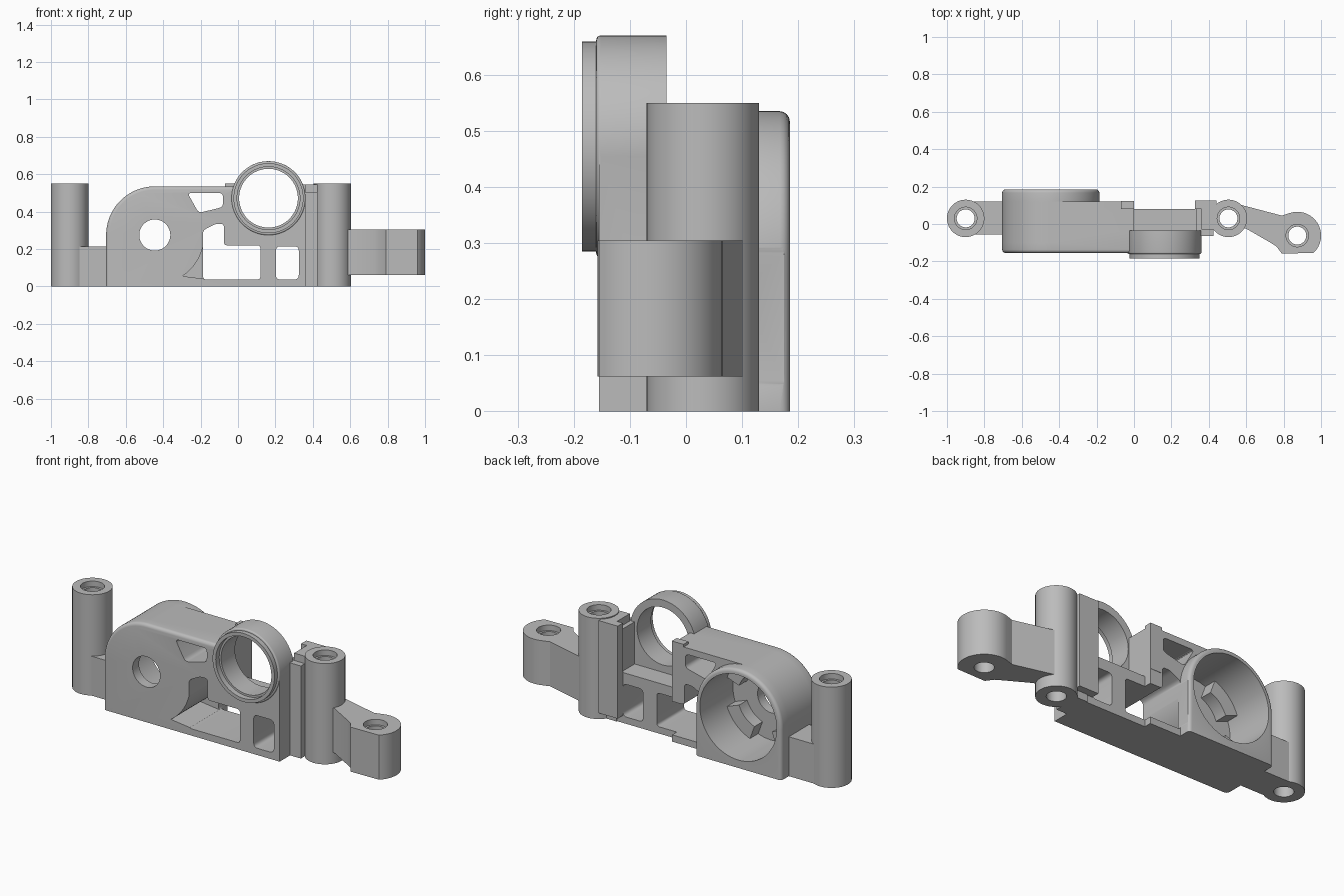
import bpy, bmesh, math
from mathutils import Vector

cube = bpy.data.objects.get("Cube")
if cube:
    bpy.data.objects.remove(cube, do_unlink=True)

grey = bpy.data.materials.new("plain grey")
grey.use_nodes = True
grey.diffuse_color = (0.5, 0.5, 0.5, 1)
grey.node_tree.nodes["Principled BSDF"].inputs["Base Color"].default_value = (0.5, 0.5, 0.5, 1)


def arc(cx, cy, r, start, end, n=24):
    steps = [math.radians(start + (end - start) * i / n) for i in range(n + 1)]
    return [(cx + r * math.cos(a), cy + r * math.sin(a)) for a in steps]


def circle(cx, cy, r):
    return arc(cx, cy, r, 0, 360, 64)[:-1]


def rect(x0, y0, x1, y1):
    return [(x0, y0), (x1, y0), (x1, y1), (x0, y1)]


def fillet(points, r):
    """Round every corner of a closed outline."""
    out = []
    for i, p in enumerate(points):
        p = Vector(p)
        a = p + (Vector(points[i - 1]) - p).normalized() * r
        b = p + (Vector(points[(i + 1) % len(points)]) - p).normalized() * r
        for k in range(6):
            t = k / 5
            out.append(tuple(a * (1 - t) ** 2 + p * 2 * t * (1 - t) + b * t * t))
    return out


def prism(name, outline, axis, lo, hi, soft=None, radius=0.018):
    """Extrude an xz outline along y, or an xy outline along z; soft = y of a rounded rim."""
    bm = bmesh.new()
    place = (lambda u, v, d: (u, d, v)) if axis == "y" else (lambda u, v, d: (u, v, d))
    base = bm.faces.new([bm.verts.new(place(u, v, lo)) for u, v in outline])
    moved = bmesh.ops.extrude_face_region(bm, geom=[base])["geom"]
    shift = Vector(place(0, 0, hi - lo))
    bmesh.ops.translate(bm, vec=shift, verts=[g for g in moved if isinstance(g, bmesh.types.BMVert)])
    bmesh.ops.recalc_face_normals(bm, faces=bm.faces)
    if soft is not None:
        rim = [e for e in bm.edges if all(abs(v.co.y - soft) < 1e-5 for v in e.verts)
               and sum(v.co.z for v in e.verts) > 0.1]
        bmesh.ops.bevel(bm, geom=rim, offset=radius, segments=4, profile=0.5, affect="EDGES")
    mesh = bpy.data.meshes.new(name)
    bm.to_mesh(mesh)
    bm.free()
    mesh.materials.append(grey)
    obj = bpy.data.objects.new(name, mesh)
    bpy.context.collection.objects.link(obj)
    return obj


def select(obj):
    bpy.ops.object.select_all(action="DESELECT")
    obj.select_set(True)
    bpy.context.view_layer.objects.active = obj


def combine(target, others, operation):
    for other in others:
        select(target)
        mod = target.modifiers.new("combine", "BOOLEAN")
        mod.operation, mod.solver, mod.object = operation, "EXACT", other
        bpy.ops.object.modifier_apply(modifier=mod.name)
        bpy.data.objects.remove(other, do_unlink=True)


def drill(x, y, top):
    """Screw hole with a shallow counterbore at the top."""
    return [prism("drill", circle(x, y, 0.048), "z", -0.1, 0.8),
            prism("drill", circle(x, y, 0.06), "z", top - 0.03, 0.8)]


# Main body: arched front plate and motor-style round housing
HX, HZ, HR = -0.445, 0.275, 0.26
RX, RZ = 0.163, 0.472
arch = arc(HX, HZ, HR, 90, 180)
body = prism("body", [(0, 0), (0, 0.535)] + arch + [(HX - HR, 0)], "y", -0.155, 0.12, -0.155)
housing = prism("housing", arc(HX, HZ, HR, 0, 180, 48) + [(HX - HR, 0), (HX + HR, 0)],
                "y", -0.1, 0.185, 0.185)
additions = [
    housing,
    # Plate below the ring and the lower ledge behind it
    prism("ring_plate", rect(-0.05, 0, 0.36, RZ), "y", -0.155, -0.035),
    prism("ledge", rect(-0.05, 0, 0.36, 0.275), "y", -0.1, 0.08),
    # Ring and its narrower front lip
    prism("ring", circle(RX, RZ, 0.198), "y", -0.16, -0.035, -0.16, 0.008),
    prism("lip", circle(RX, RZ, 0.187), "y", -0.185, -0.1),
    # Upright flanges either side of the ring
    prism("left_flange", rect(-0.07, 0.3, 0, 0.55), "y", 0.08, 0.122),
    prism("right_wall", rect(0.335, 0, 0.425, 0.505), "y", -0.065, 0.08),
    prism("right_column", rect(0.36, 0, 0.44, 0.545), "y", -0.03, 0.085),
    prism("right_flange", rect(0.325, 0.04, 0.44, 0.545), "y", 0.08, 0.125),
]
combine(body, additions, "UNION")

# Bores, windows and the curved pocket beside the housing
pocket = arc(HX, HZ, 0.265, 0, -56) + [(-0.15, 0.037), (-0.15, HZ)]
big_window = [(-0.187, 0.037), (0.12, 0.037), (0.12, 0.22), (-0.075, 0.22),
              (-0.075, 0.335), (-0.12, 0.335), (-0.187, 0.3)]
top_window = [(-0.27, 0.5), (-0.08, 0.5), (-0.08, 0.425), (-0.21, 0.393)]
cuts = [
    prism("cut", circle(HX, HZ, 0.232), "y", -0.1, 0.3),
    prism("cut", circle(HX, HZ, 0.083), "y", -0.3, 0.1),
    prism("cut", circle(RX, RZ, 0.157), "y", -0.3, 0.3),
    prism("cut", circle(RX, RZ, 0.168), "y", -0.3, -0.155),
    prism("cut", pocket, "y", -0.3, 0.1),
    prism("cut", fillet(big_window, 0.018), "y", -0.3, 0.3),
    prism("cut", fillet(top_window, 0.022), "y", -0.3, 0.3),
    prism("cut", fillet(rect(0.203, 0.037, 0.325, 0.215), 0.025), "y", -0.3, 0.3),
]
combine(body, cuts, "DIFFERENCE")

# Raised steps on the floor of the housing bore
steps = []
for i in range(4):
    a = 20 + 90 * i
    outline = arc(HX, HZ, 0.235, a, a + 50, 10) + arc(HX, HZ, 0.155, a + 50, a, 10)
    steps.append(prism(f"housing_step_{i + 1}", outline, "y", -0.105, -0.03))

# Screw posts
posts = []
for name, x in (("right_post", -0.9), ("left_post", 0.505)):
    post = prism(name, circle(x, 0.03, 0.1), "z", 0, 0.55)
    combine(post, drill(x, 0.03, 0.55), "DIFFERENCE")
    posts.append(post)

# Low arm joining the tall post to the body
right_arm = prism("right_arm", rect(-0.87, -0.055, -0.69, 0.12), "z", 0, 0.215)
combine(right_arm, [prism("cut", circle(-0.9, 0.03, 0.09), "z", -0.1, 0.8)], "DIFFERENCE")

# Slanted outer arm with a rounded, flat-fronted end
AX, AY = 0.873, -0.062
end = arc(AX, AY, 0.127, 105, -47, 40)
left_arm = prism("left_arm", [(0.52, -0.015), (0.52, 0.115), (0.58, 0.1), (0.79, 0.045)] + end
                 + [(0.79, -0.158), (0.762, -0.12), (0.73, -0.1), (0.6, -0.025)], "z", 0.062, 0.305)
combine(left_arm, [prism("cut", circle(0.505, 0.03, 0.09), "z", -0.1, 0.8)]
        + drill(AX, AY, 0.305), "DIFFERENCE")

for obj in [body, right_arm, left_arm] + steps + posts:
    select(obj)
    bpy.ops.object.shade_smooth_by_angle(angle=math.radians(30))
